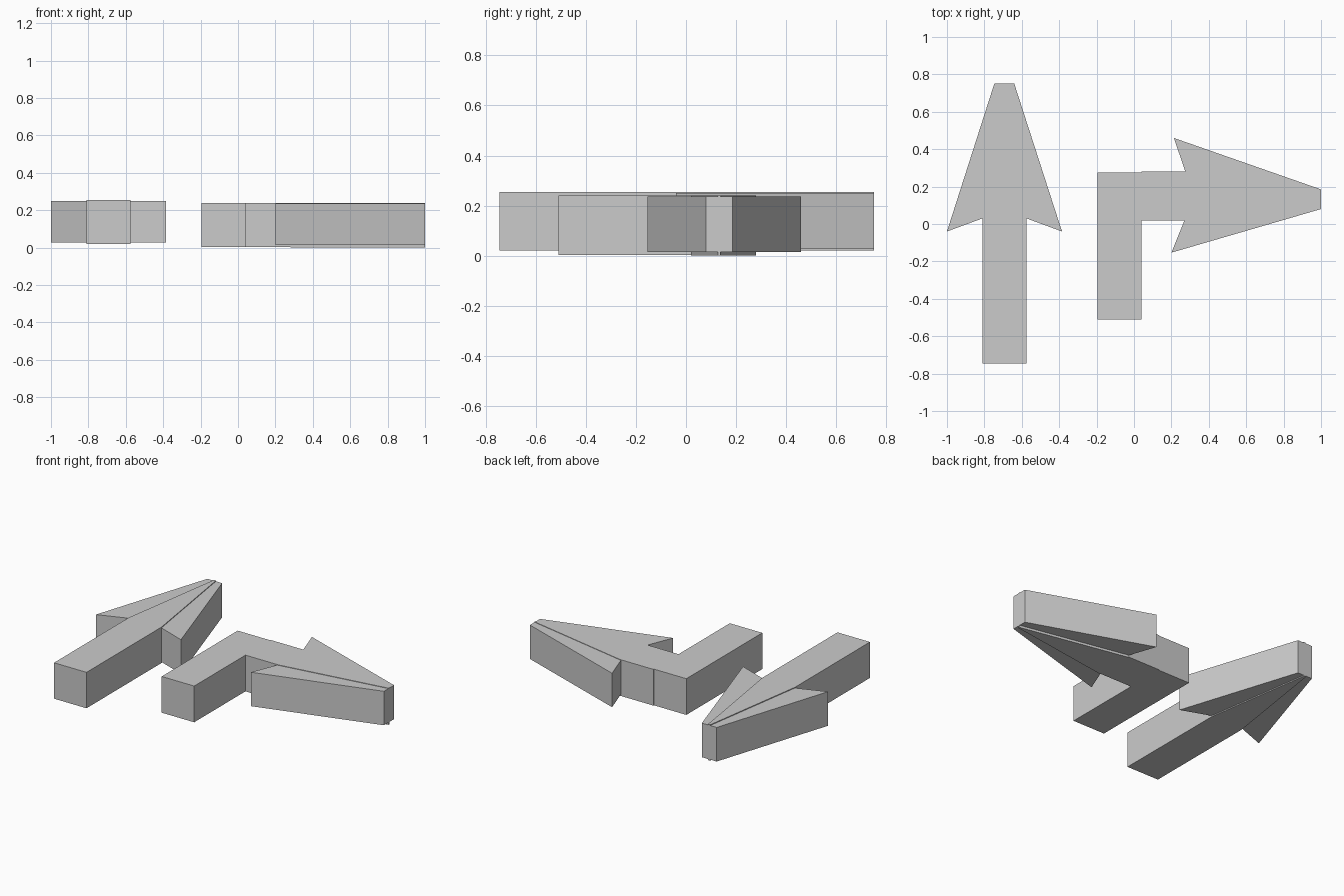
import bpy

if "Cube" in bpy.data.objects:
    bpy.data.objects.remove(bpy.data.objects["Cube"])


def prism(name, outline, z0, z1):
    """Extrude a counter-clockwise outline from z0 to z1."""
    n = len(outline)
    verts = [(x, y, z) for z in (z0, z1) for x, y in outline]
    faces = [tuple(reversed(range(n))), tuple(range(n, 2 * n))]
    faces += [(i, (i + 1) % n, (i + 1) % n + n, i + n) for i in range(n)]
    mesh = bpy.data.meshes.new(name)
    mesh.from_pydata(verts, [], faces)
    obj = bpy.data.objects.new(name, mesh)
    bpy.context.collection.objects.link(obj)
    return obj


def block(name, x0, x1, y0, y1, z0, z1):
    return prism(name, [(x0, y0), (x1, y0), (x1, y1), (x0, y1)], z0, z1)


# Straight arrow: shaft
block("straight_shaft_rear", -0.81, -0.575, -0.745, -0.23, 0.02, 0.255)
block("straight_shaft_front", -0.81, -0.575, -0.23, 0.03, 0.02, 0.255)

# Straight arrow: tapered core and two barbs
prism("straight_head_core",
      [(-0.81, 0.03), (-0.575, 0.03), (-0.685, 0.75), (-0.70, 0.75)], 0.02, 0.255)
prism("straight_left_barb",
      [(-1.0, -0.04), (-0.81, 0.03), (-0.69, 0.75), (-0.747, 0.75)], 0.027, 0.25)
prism("straight_right_barb",
      [(-0.575, 0.03), (-0.385, -0.04), (-0.64, 0.75), (-0.69, 0.75)], 0.027, 0.25)

# Turning arrow: corner shaft made of blocks
for i, (y0, y1) in enumerate([(-0.51, -0.25), (-0.25, 0.012), (0.012, 0.275)]):
    block(f"turn_shaft_{i + 1}", -0.195, 0.04, y0, y1, 0.003, 0.24)
block("turn_arm", 0.04, 0.28, 0.02, 0.28, 0.003, 0.24)

# Turning arrow: tapered core and two barbs
prism("turn_head_core",
      [(0.28, 0.02), (1.0, 0.127), (1.0, 0.137), (0.28, 0.28)], 0.0, 0.24)
prism("turn_upper_barb",
      [(0.285, 0.25), (1.0, 0.13), (1.0, 0.185), (0.213, 0.46)], 0.015, 0.237)
prism("turn_lower_barb",
      [(0.20, -0.153), (1.0, 0.08), (1.0, 0.13), (0.27, 0.02)], 0.015, 0.237)
